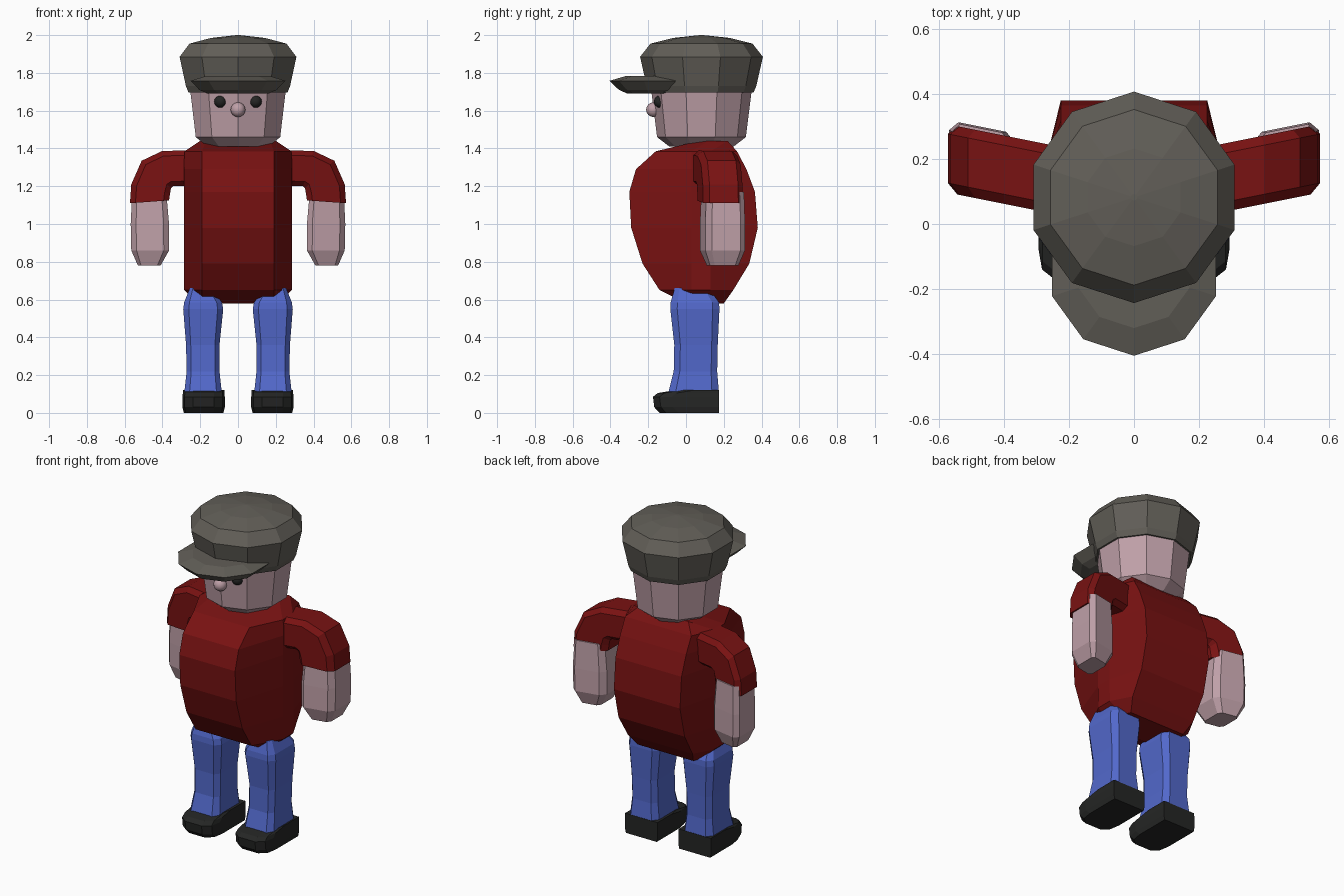
import bpy, bmesh, math
from mathutils import Vector

if "Cube" in bpy.data.objects:
    bpy.data.objects.remove(bpy.data.objects["Cube"], do_unlink=True)


def material(name, rgb):
    m = bpy.data.materials.new(name)
    m.use_nodes = True
    m.diffuse_color = (*rgb, 1)
    m.node_tree.nodes["Principled BSDF"].inputs["Base Color"].default_value = (*rgb, 1)
    return m


grey = material("cap grey", (0.12, 0.112, 0.096))
red = material("shirt red", (0.19, 0.006, 0.006))
blue = material("trouser blue", (0.085, 0.14, 0.6))
skin = material("skin pink", (0.52, 0.35, 0.39))
black = material("dark black", (0.018, 0.019, 0.018))


def loft(name, rings, mat, triangles=False):
    """Skin a list of equal-length point rings and cap both ends."""
    bm = bmesh.new()
    loops = [[bm.verts.new(p) for p in ring] for ring in rings]
    for k, (a, b) in enumerate(zip(loops, loops[1:])):
        n = len(a)
        for i in range(n):
            j = (i + 1) % n
            if triangles and (i + k) % 2:
                bm.faces.new((a[i], a[j], b[j]))
                bm.faces.new((a[i], b[j], b[i]))
            elif triangles:
                bm.faces.new((a[i], a[j], b[i]))
                bm.faces.new((a[j], b[j], b[i]))
            else:
                bm.faces.new((a[i], a[j], b[j], b[i]))
    bm.faces.new(loops[0])
    bm.faces.new(loops[-1])
    bmesh.ops.recalc_face_normals(bm, faces=bm.faces)
    mesh = bpy.data.meshes.new(name)
    bm.to_mesh(mesh)
    bm.free()
    mesh.materials.append(mat)
    ob = bpy.data.objects.new(name, mesh)
    bpy.context.collection.objects.link(ob)
    return ob


def disc(r, z, yc, sides=10):
    """Horizontal polygon with a corner facing forward."""
    return [(r * math.sin(2 * math.pi * i / sides),
             yc - r * math.cos(2 * math.pi * i / sides), z) for i in range(sides)]


def slab(side, outer, inner, yc, depth, cut=0.72, shear=0.0):
    """Chamfered rectangle spanning outer to inner (x, z), mirrored by side."""
    pts = []
    for u, v in ((1, cut), (cut, 1), (-cut, 1), (-1, cut),
                 (-1, -cut), (-cut, -1), (cut, -1), (1, -cut)):
        p = Vector(inner).lerp(Vector(outer), (u + 1) / 2)
        pts.append((side * p.x, yc + shear * (p.x - 0.25) + v * depth, p.y))
    return pts


def ball(name, pos, r, mat):
    bpy.ops.mesh.primitive_uv_sphere_add(segments=12, ring_count=8, radius=r, location=pos)
    ob = bpy.context.object
    ob.name = name
    ob.data.materials.append(mat)
    bpy.ops.object.shade_smooth()


# Head, cap and visor
loft("head", [disc(r, z, 0.082) for r, z in
              ((0.17, 1.41), (0.235, 1.46), (0.25, 1.58), (0.27, 1.74))], skin)
loft("cap", [disc(r, z, 0.082) for r, z in
             ((0.275, 1.695), (0.29, 1.73), (0.325, 1.885), (0.27, 1.955),
              (0.15, 1.985), (0.01, 2.0))], grey, True)
loft("cap_visor", [disc(r, z, -0.14) for r, z in
                   ((0.17, 1.69), (0.215, 1.71), (0.265, 1.758), (0.18, 1.783))], grey)

# Face
ball("nose", (0, -0.172, 1.605), 0.039, skin)
for side, label in ((1, "left"), (-1, "right")):
    ball(label + "_eye", (side * 0.093, -0.137, 1.648), 0.033, black)

# Shirt body: height, front y, back y, front half width, side half width, back half width
body = []
for z, yf, yb, wf, ws, wb in (
        (0.58, 0.0, 0.20, 0.19, 0.21, 0.19),
        (0.65, -0.14, 0.25, 0.19, 0.285, 0.22),
        (0.79, -0.23, 0.335, 0.19, 0.287, 0.225),
        (0.98, -0.29, 0.38, 0.19, 0.287, 0.225),
        (1.17, -0.30, 0.365, 0.19, 0.287, 0.225),
        (1.29, -0.265, 0.32, 0.19, 0.287, 0.225),
        (1.385, -0.16, 0.27, 0.19, 0.283, 0.225),
        (1.44, 0.07, 0.22, 0.17, 0.20, 0.17)):
    ym = max(yf + 0.05, 0.03)
    body.append([(-wf, yf, z), (wf, yf, z), (ws, ym, z), (ws, ym + 0.1, z),
                 (wb, yb, z), (-wb, yb, z), (-ws, ym + 0.1, z), (-ws, ym, z)])
loft("shirt_body", body, red)

for side, label in ((1, "left"), (-1, "right")):
    # Sleeve bends from the shoulder down to the elbow
    sleeve = [((0.20, 1.39), (0.20, 1.20)), ((0.40, 1.387), (0.345, 1.20)),
              ((0.51, 1.335), (0.355, 1.19)), ((0.565, 1.21), (0.36, 1.16)),
              ((0.572, 1.11), (0.365, 1.125))]
    loft(label + "_sleeve", [slab(side, o, i, 0.137, 0.105, shear=0.2)
                             for o, i in sleeve], red)

    # Forearm with a blunt hand end
    forearm = [(0.56, 0.38, 1.17, 0.10), (0.568, 0.365, 1.0, 0.105),
               (0.565, 0.365, 0.86, 0.105), (0.53, 0.41, 0.78, 0.075)]
    loft(label + "_forearm", [slab(side, (o, z), (i, z), 0.15, d, shear=0.2)
                              for o, i, z, d in forearm], skin)

    # Trouser leg, pinched at the knee
    leg = [(0.285, 0.085, 0.10, 0.04, 0.135), (0.272, 0.098, 0.22, 0.05, 0.115),
           (0.275, 0.098, 0.36, 0.053, 0.115), (0.29, 0.078, 0.55, 0.047, 0.13),
           (0.285, 0.085, 0.585, 0.047, 0.128), (0.255, 0.14, 0.66, 0.03, 0.09)]
    loft(label + "_leg", [slab(side, (o, z), (i, z), y, d)
                          for o, i, z, y, d in leg], blue)

    # Shoe: rounded toe, flat heel
    shoe = []
    for z, toe, w in ((0.0, -0.14, 0.105), (0.03, -0.168, 0.112),
                      (0.085, -0.175, 0.112), (0.105, -0.15, 0.11), (0.12, -0.06, 0.11)):
        outline = ((-w, 0.175), (w, 0.175), (w, toe + 0.1), (w * 0.9, toe + 0.035),
                   (w * 0.5, toe), (-w * 0.5, toe), (-w * 0.9, toe + 0.035), (-w, toe + 0.1))
        shoe.append([(side * (0.182 + x), y, z) for x, y in outline])
    loft(label + "_shoe", shoe, black)
